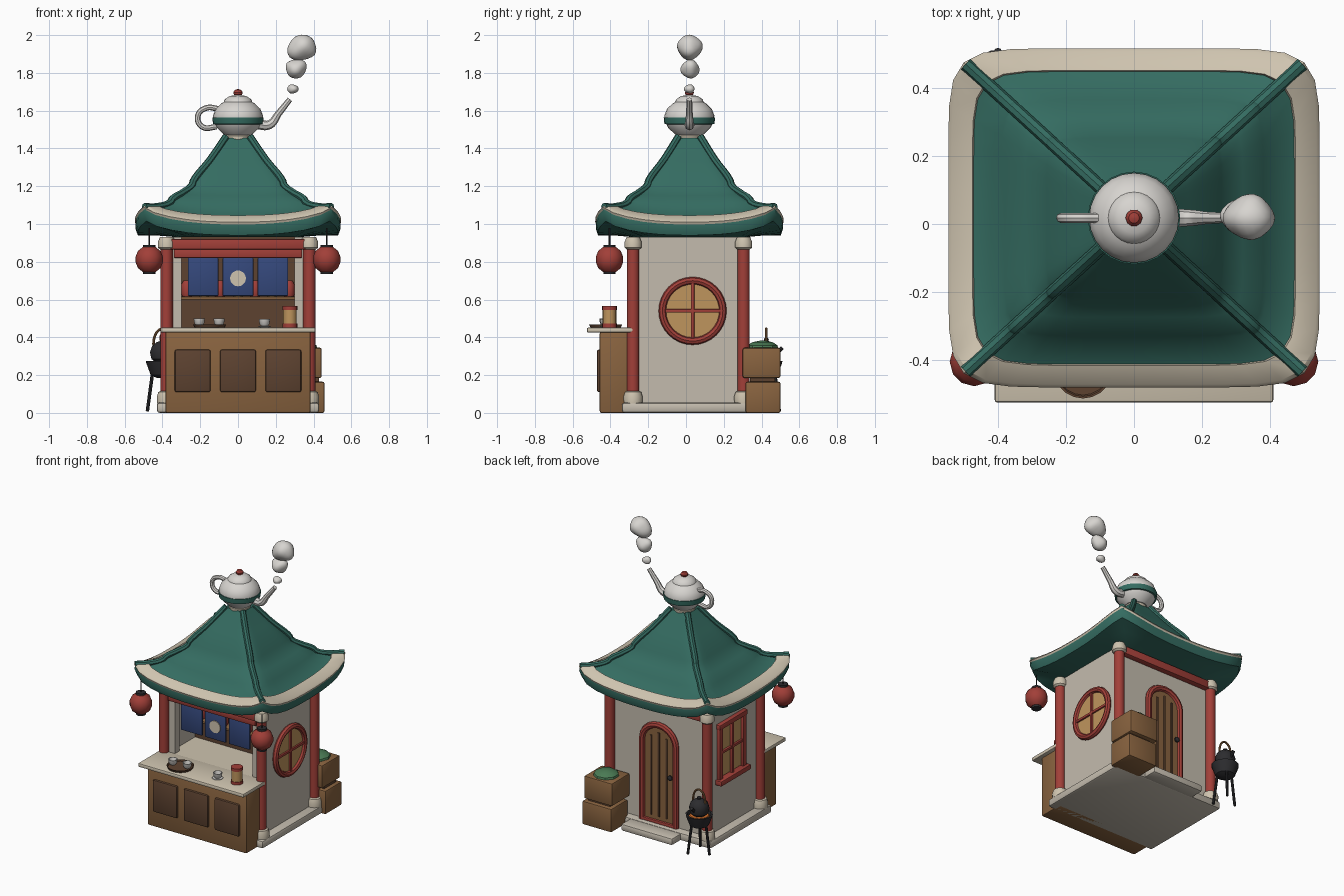
import bpy, bmesh, math
from math import sin, cos, pi
from mathutils import Vector

if "Cube" in bpy.data.objects:
    bpy.data.objects.remove(bpy.data.objects["Cube"])

COL = dict(green=(.035, .15, .12), cream=(.62, .55, .43), red=(.36, .05, .04), brown=(.25, .125, .05),
           dark=(.11, .055, .03), blue=(.035, .065, .2), white=(.68, .66, .63), black=(.025, .025, .028),
           tan=(.52, .3, .11), wall=(.55, .5, .42), ember=(.8, .2, .03), leaf=(.07, .2, .09))
MAT = {}
for k, c in COL.items():
    MAT[k] = bpy.data.materials.new(k)
    MAT[k].diffuse_color = (*c, 1)


def add(name, bm, mat, loc=(0, 0, 0), rot=(0, 0, 0)):
    bmesh.ops.recalc_face_normals(bm, faces=bm.faces)
    me = bpy.data.meshes.new(name)
    bm.to_mesh(me)
    bm.free()
    ob = bpy.data.objects.new(name, me)
    ob.location, ob.rotation_euler = loc, rot
    me.materials.append(MAT[mat])
    bpy.context.collection.objects.link(ob)
    return ob


def box(name, x0, x1, y0, y1, z0, z1, mat, bev=0.006):
    bm = bmesh.new()
    bmesh.ops.create_cube(bm, size=1)
    for v in bm.verts:
        v.co = Vector((v.co.x * (x1 - x0), v.co.y * (y1 - y0), v.co.z * (z1 - z0)))
    if bev:
        bmesh.ops.bevel(bm, geom=bm.edges[:], offset=bev, segments=2, affect='EDGES', profile=.5)
    return add(name, bm, mat, ((x0 + x1) / 2, (y0 + y1) / 2, (z0 + z1) / 2))


def loft(name, rings, mat, caps=True, closed=False, loc=(0, 0, 0), rot=(0, 0, 0)):
    bm = bmesh.new()
    vs = [[bm.verts.new(p) for p in r] for r in rings]
    n = len(vs[0])
    for a, b in list(zip(vs, vs[1:])) + ([(vs[-1], vs[0])] if closed else []):
        for i in range(n):
            bm.faces.new((a[i], a[(i + 1) % n], b[(i + 1) % n], b[i]))
    if caps and not closed:
        bm.faces.new(vs[0])
        bm.faces.new(vs[-1])
    return add(name, bm, mat, loc, rot)


def lathe(name, prof, loc, mat, n=20, rot=(0, 0, 0), closed=False):
    rings = [[(r * cos(2 * pi * i / n), r * sin(2 * pi * i / n), z) for i in range(n)] for r, z in prof]
    return loft(name, rings, mat, True, closed, loc, rot)


def tube(name, pts, r, mat, smooth=True, radii=None):
    cu = bpy.data.curves.new(name, 'CURVE')
    cu.dimensions, cu.bevel_depth, cu.bevel_resolution, cu.use_fill_caps = '3D', r, 2, True
    sp = cu.splines.new('BEZIER')
    sp.bezier_points.add(len(pts) - 1)
    sp.resolution_u = 6
    for i, (b, p) in enumerate(zip(sp.bezier_points, pts)):
        b.co = p
        b.handle_left_type = b.handle_right_type = 'AUTO' if smooth else 'VECTOR'
        b.radius = radii[i] if radii else 1
    cu.materials.append(MAT[mat])
    ob = bpy.data.objects.new(name, cu)
    bpy.context.collection.objects.link(ob)
    return ob


# Foundation and walls
box('foundation', -.43, .43, -.34, .345, 0, .055, 'wall', .015)
for s, n in ((-1, 'left'), (1, 'right')):
    x = sorted((s * .34, s * .368))
    box(n + '_wall', *x, -.27, .29, .05, .93, 'wall', 0)
    x = sorted((s * .3, s * .35))
    box(n + '_front_jamb', *x, -.27, -.22, .05, .93, 'wall', 0)
box('back_wall', -.36, .36, .26, .29, .05, .93, 'wall', 0)
box('front_lower_wall', -.36, .36, -.27, -.24, .05, .44, 'wall', 0)
for y, n in ((-.285, 'front'), (.3, 'back')):
    box(n + '_beam', -.36, .36, y - .028, y + .028, .865, .92, 'red')
box('front_lintel', -.34, .34, -.295, -.25, .82, .868, 'red')

# Posts with stone feet and caps
for x in (-.378, .378):
    for y in (-.28, .305):
        lathe('post', [(.033, .08), (.033, .89)], (x, y, 0), 'red', 14)
        lathe('post_foot', [(.05, .05), (.052, .085), (.044, .11), (.034, .115)], (x, y, 0), 'cream', 14)
        lathe('post_cap', [(.034, .865), (.046, .875), (.046, .905), (.036, .93)], (x, y, 0), 'cream', 14)

# Roof: rounded-square loft with lifted corners
CY, ASP, SEG = .018, .913, 12


def ring(h, z, lift):
    pts = []
    for side in range(4):
        a = side * pi / 2
        for k in range(SEG):
            t = -1 + 2 * k / SEG
            f = (1 + abs(t) ** 8) ** -.125
            x, y = f * h, t * f * h
            pts.append((x * cos(a) - y * sin(a), (x * sin(a) + y * cos(a)) * ASP + CY, z + lift * abs(t) ** 2.5))
    return pts


TOP = [(.07, 1.455, 0), (.16, 1.335, 0), (.257, 1.222, 0), (.265, 1.2, 0), (.32, 1.15, .01), (.38, 1.105, .02),
       (.39, 1.085, .025), (.47, 1.035, .05), (.54, 1.005, .08)]
loft('roof', [ring(*p) for p in TOP + [(.543, .975, .08), (.53, .94, .075), (.44, .94, .04), (.32, .93, 0)]], 'green')
loft('eave_trim', [ring(*p) for p in ((.47, 1.03, .05), (.475, 1.046, .055), (.536, 1.022, .08), (.546, 1.01, .08),
                                      (.54, .996, .08))], 'cream', closed=True)
for sx in (-1, 1):
    for sy in (-1, 1):
        tube('hip_ridge', [(sx * h * .917, CY + sy * h * .917 * ASP, z + l + .006) for h, z, l in TOP], .02, 'green')

# Teapot finial
P = (0, CY, 0)
lathe('roof_collar', [(.06, 1.42), (.07, 1.435), (.07, 1.465), (.06, 1.475)], P, 'cream')
lathe('teapot', [(.07, 1.47), (.08, 1.478), (.113, 1.51), (.13, 1.545), (.132, 1.575), (.118, 1.61), (.09, 1.637),
                 (.076, 1.645), (.07, 1.66), (.045, 1.677), (.012, 1.683)], P, 'white', 24)
lathe('teapot_band', [(.122, 1.528), (.132, 1.53), (.1355, 1.555), (.136, 1.565), (.125, 1.565)], P, 'green', 24)
lathe('teapot_knob', [(.01, 1.675), (.022, 1.685), (.025, 1.697), (.016, 1.71), (.003, 1.714)], P, 'red', 10)
tube('teapot_spout', [(.1, CY, 1.53), (.165, CY, 1.525), (.215, CY, 1.585), (.275, CY, 1.66)], .024, 'white',
     radii=[1.2, 1, .75, .6])
tube('teapot_handle', [(-.105, CY, 1.61), (-.165, CY, 1.615), (-.212, CY, 1.575), (-.19, CY, 1.515),
                       (-.11, CY, 1.515)], .015, 'white')
# Steam puffs: spheres made lumpy with sine waves
for i, (x, y, z, a, b) in enumerate(((.29, .018, 1.715, .03, .024), (.308, .022, 1.823, .055, .05),
                                     (.338, .02, 1.932, .075, .066))):
    bm = bmesh.new()
    bmesh.ops.create_icosphere(bm, subdivisions=3, radius=1)
    for v in bm.verts:
        v.co *= 1 + .1 * sin(3 * v.co.x + 2 * i) * cos(2.5 * v.co.z + i) + .05 * sin(4 * v.co.y + i)
        v.co = Vector((v.co.x * a, v.co.y * a * .9, v.co.z * b))
    add('steam_puff', bm, 'white', (x, y, z))

# Service counter
box('counter', -.385, .385, -.457, -.27, 0, .43, 'brown', .01)
for x in (-.24, 0, .24):
    box('counter_panel', x - .095, x + .095, -.472, -.44, .11, .335, 'dark', .01)
box('countertop', -.41, .41, -.525, -.27, .425, .452, 'cream', .008)
box('inner_countertop', -.34, .34, -.28, .02, .425, .45, 'cream', 0)

# Interior shelf, jars and curtain
box('shelf_back', -.34, .34, .01, .03, .43, .93, 'dark', 0)
box('shelf', -.33, .33, -.06, .02, .6, .615, 'brown', .003)
for i, x in enumerate((-.27, -.18, -.095, 0, .09, .18, .27)):
    lathe('shelf_jar', [(.025, .615), (.03, .63), (.03, .68), (.018, .7)], (x, -.02, 0), ('red', 'tan')[i % 2], 10)
for x in (-.185, 0, .185):
    box('curtain_panel', x - .081, x + .081, -.252, -.24, .62, .82, 'blue', .003)
lathe('curtain_disc', [(.042, 0), (.042, .008)], (0, -.25, .712), 'cream', 20, (pi / 2, 0, 0))

# Tea service
CUP = [(.016, 0), (.026, .012), (.03, .038), (.026, .038), (.02, .012), (.004, .01)]
lathe('tray', [(.08, .452), (.088, .468), (.082, .468), (.078, .46)], (-.15, -.425, 0), 'dark')
lathe('saucer', [(.02, .452), (.036, .458), (.034, .46)], (.14, -.425, 0), 'white')
for x, y, z in ((-.205, -.43, .462), (-.1, -.42, .462), (.14, -.425, .458)):
    lathe('cup', CUP, (x, y, z), 'white', 14)
lathe('canister', [(.036, .452), (.036, .55)], (.275, -.405, 0), 'tan', 16)
for z in (.452, .545):
    lathe('canister_rim', [(.039, z), (.039, z + .02)], (.275, -.405, 0), 'red', 16)

# Lanterns under the front corners
for x in (-.47, .47):
    loc = (x, -.405, .812)
    lathe('lantern', [(.035, -.065), (.06, -.045), (.072, -.015), (.072, .015), (.06, .045), (.035, .065)],
          loc, 'red', 12)
    for z in (-.078, .06):
        lathe('lantern_cap', [(.032, z), (.032, z + .018)], loc, 'black', 12)
    tube('lantern_cord', [(x, -.405, .88), (x, -.405, .98)], .004, 'black', smooth=False)

# Round window on the right
W = (.365, .035, .54)
lathe('round_window_pane', [(.16, 0), (.16, .014)], W, 'tan', 32, (0, pi / 2, 0))
lathe('round_window_frame', [(.16 + .02 * cos(a * pi / 4), .012 + .022 * sin(a * pi / 4)) for a in range(8)],
      W, 'red', 32, (0, pi / 2, 0), True)
box('round_window_bar', .368, .39, .026, .044, .38, .7, 'red', .003)
box('round_window_crossbar', .368, .39, -.125, .195, .531, .549, 'red', .003)

# Square window on the left
box('left_window_pane', -.374, -.36, -.08, .15, .42, .77, 'tan', 0)
for y in (-.095, .035, .165):
    w = .01 if y == .035 else .018
    box('left_window_stile', -.392, -.36, y - w, y + w, .4, .79, 'red', .004)
box('left_window_bar', -.388, -.36, -.09, .16, .585, .603, 'red', .003)
box('left_window_lintel', -.398, -.36, -.12, .19, .765, .8, 'red')
box('left_window_sill', -.415, -.36, -.13, .2, .38, .415, 'red')

# Arched back door and step
arch = [(-.13, .05)] + [(-.13 * cos(a), .62 + .12 * sin(a)) for a in [i * pi / 10 for i in range(11)]] + [(.13, .05)]
loft('back_door', [[(x, y, z) for x, z in arch] for y in (.28, .3)], 'brown')
tube('door_frame', [(x, .298, z) for x, z in arch], .022, 'red', smooth=False)
box('door_threshold', -.14, .14, .28, .315, .05, .075, 'red')
for x, z in ((-.06, .66), (0, .69), (.06, .66)):
    box('door_batten', x - .007, x + .007, .295, .307, .1, z, 'dark', .002)
lathe('door_knob', [(.008, 0), (.018, .01), (.018, .02), (.008, .026)], (-.095, .298, .4), 'black', 10, (-pi / 2, 0, 0))
box('door_step', -.2, .2, .33, .44, 0, .05, 'wall', .014)

# Crates with greens
box('lower_crate', .23, .458, .315, .5, 0, .165, 'brown', .01)
box('crate_slat', .26, .43, .34, .47, .16, .19, 'dark', 0)
box('upper_crate', .225, .443, .3, .5, .185, .345, 'brown', .01)
lathe('greens', [(.085, .34), (.08, .358), (.055, .374), (.015, .382)], (.335, .405, 0), 'leaf', 9)

# Brazier and kettle
B = (-.4, .425, 0)
lathe('brazier_bowl', [(.03, .185), (.062, .2), (.085, .262), (.088, .275), (.076, .275), (.07, .25)], B, 'black', 14)
lathe('embers', [(.072, .252), (.06, .27)], B, 'ember', 12)
for i in range(3):
    a = pi + i * 2 * pi / 3
    c, s = cos(a), sin(a)
    tube('brazier_leg', [(B[0] + .05 * c, B[1] + .05 * s, .23), (B[0] + .08 * c, B[1] + .08 * s, .008)], .009,
         'black', smooth=False)
lathe('kettle', [(.035, .265), (.058, .285), (.066, .32), (.055, .355), (.03, .375), (.012, .38), (.014, .392),
                 (.004, .398)], B, 'black', 14)
tube('kettle_spout', [(B[0], B[1] + .05, .31), (B[0], B[1] + .085, .345)], .011, 'black', smooth=False)
tube('kettle_handle', [(B[0] + .048 * cos(a), B[1], .36 + .085 * sin(a)) for a in [i * pi / 6 for i in range(7)]],
     .007, 'brown')

# Convert tubes and smooth the curved surfaces
bpy.ops.object.select_all(action='SELECT')
bpy.context.view_layer.objects.active = bpy.data.objects['roof']
bpy.ops.object.convert(target='MESH')
bpy.ops.object.shade_smooth_by_angle(angle=math.radians(35))

for m in bpy.data.materials:
    if m.users and not m.is_grease_pencil:
        m.use_nodes = True
        m.node_tree.nodes["Principled BSDF"].inputs["Base Color"].default_value = m.diffuse_color
